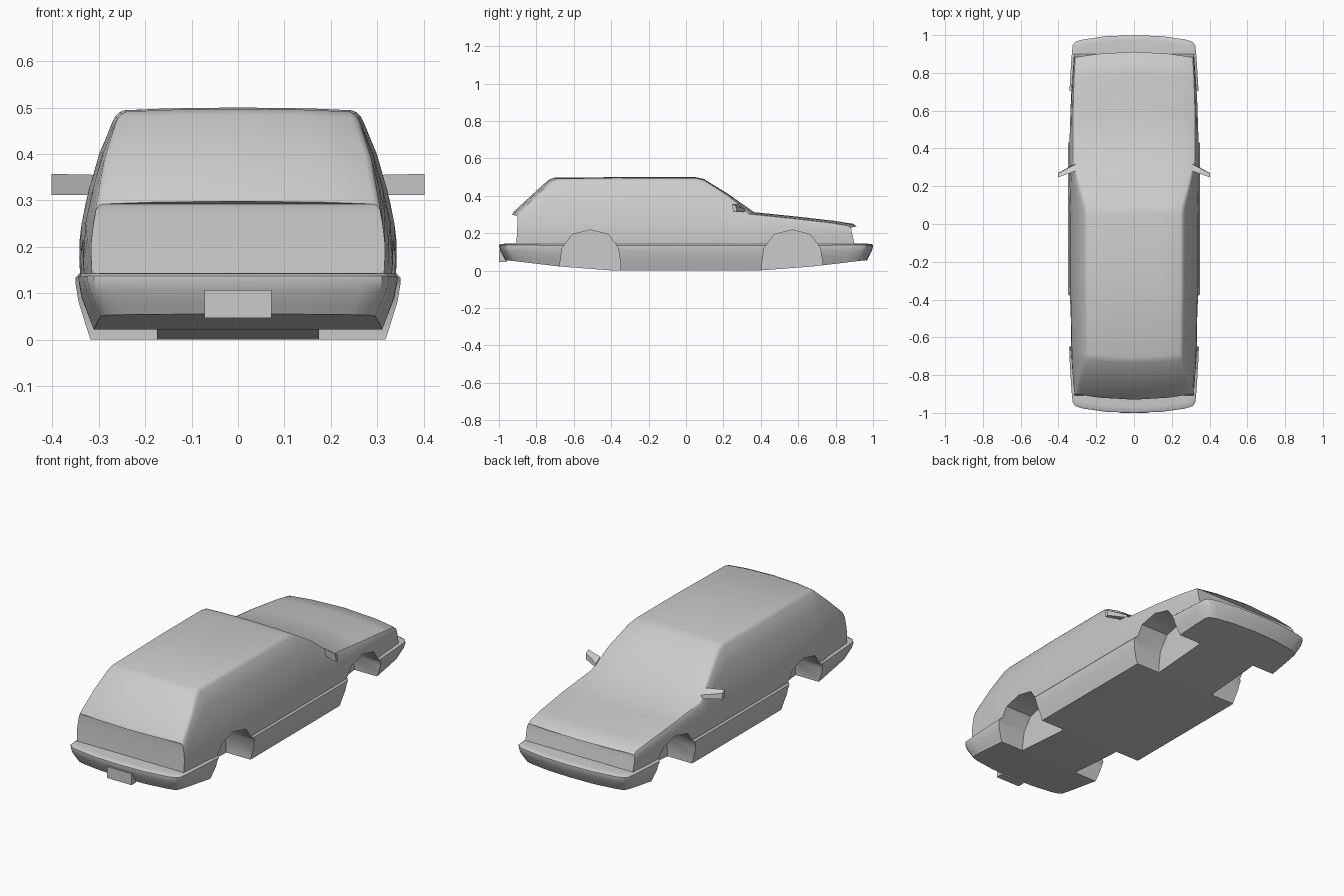
import bpy, bmesh

if "Cube" in bpy.data.objects:
    bpy.data.objects.remove(bpy.data.objects["Cube"])


def lerp_table(t, x):
    for (a, u), (b, v) in zip(t, t[1:]):
        if x <= b:
            return u + (v - u) * max(0, (x - a) / (b - a))
    return t[-1][1]


def make(name, verts, faces):
    bm = bmesh.new()
    vs = [bm.verts.new(v) for v in verts]
    for f in faces:
        bm.faces.new([vs[i] for i in f])
    bmesh.ops.remove_doubles(bm, verts=bm.verts, dist=1e-5)
    bmesh.ops.recalc_face_normals(bm, faces=bm.faces)
    me = bpy.data.meshes.new(name)
    bm.to_mesh(me)
    bm.free()
    ob = bpy.data.objects.new(name, me)
    bpy.context.collection.objects.link(ob)
    return ob


def loft_halves(name, rows):
    """Rows of right-half points: skin both sides, close the two end rows across x."""
    n, m = len(rows), len(rows[0])
    verts = [p for r in rows for p in r]
    k = n * m
    verts += [(-x, y, z) for x, y, z in verts]
    faces = []
    for i in range(n - 1):
        for j in range(m - 1):
            a, b, c, d = i*m + j, i*m + j + 1, (i+1)*m + j + 1, (i+1)*m + j
            faces += [(a, b, c, d), (d + k, c + k, b + k, a + k)]
    for i in (0, n - 1):
        for j in range(m - 1):
            a, b = i*m + j, i*m + j + 1
            ids = [a, b]
            if abs(verts[b][0]) > 1e-6:
                ids.append(b + k)
            if abs(verts[a][0]) > 1e-6:
                ids.append(a + k)
            if len(ids) > 2:
                faces.append(ids)
    return make(name, verts, faces)


def boolean(ob, other, op):
    m = ob.modifiers.new(op, 'BOOLEAN')
    m.operation, m.object, m.solver = op, other, 'EXACT'
    bpy.context.view_layer.objects.active = ob
    bpy.ops.object.modifier_apply(modifier=m.name)
    bpy.data.objects.remove(other)


# Lower tub with wrap-around bumpers: plan outline stacked in height
half = [(0, 1), (.15, .994), (.27, .977), (.31, .965), (.325, .945), (.331, .88),
        (.342, .7), (.35, .4), (.35, 0)]
plan = half + [(x, -y) for x, y in half[-2::-1]]
floor = [(0, 0), (.4, 0), (.7, .022), (.97, .053), (1, .055)]
levels = [(.032, 0), (.022, .22), (.006, .58), (0, .85), (0, .94), (.008, 1), (.03, 1.02)]
rows = []
for inset, f in levels:
    row = []
    for x, y in plan:
        b = lerp_table(floor, abs(y))
        row.append((x * (1 - inset / .35), y * (1 - inset), b + (.142 - b) * f))
    rows.append(row)
body = loft_halves("car_body", rows)

# Upper body: cross-sections along the car (y, roof height, lean of the end)
width = [(.1, .337), (.15, .341), (.2, .343), (.25, .337), (.31, .325), (.4, .299),
         (.46, .275), (.49, .260), (.5, .255)]
stations = [(-.93, .298, -.012), (-.922, .314, 0), (-.82, .408, 0), (-.735, .485, 0),
            (-.705, .497, 0), (-.3, .5, 0), (.05, .5, 0), (.095, .49, 0), (.22, .413, 0),
            (.365, .312, 0), (.6, .288, 0), (.8, .265, 0), (.895, .25, 0), (.912, .236, .03)]
rows = []
for y, top, lean in stations:
    pinch = 1 - .075 * (max(0, abs(y) - .4) / .53) ** 2
    e = top - .02
    pts = [(0, .1)]
    for f in (0, .2, .4, .6, .8, 1):
        z = .1 + (e - .1) * f
        pts.append((lerp_table(width, z), z))
    w = lerp_table(width, top - .008)
    pts += [(w - .004, top - .010), (w - .014, top - .006), (w * .6, top - .002), (0, top)]
    s = 1 if y > 0 else -1
    bow = s * .03 * min(1, max(0, (abs(y) - .2) / .15))
    rows.append([(x * pinch, y + lean * (1 - (z - .1) / (top - .1)) - bow * (x / .33) ** 2, z)
                 for x, z in pts])
boolean(body, loft_halves("upper_body", rows), 'UNION')

# Wheel wells
arch = [(-.163, -.1), (-.163, .03), (-.15, .12), (-.097, .193), (0, .217),
        (.097, .193), (.15, .12), (.163, .03), (.163, -.1)]
for cy in (-.512, .568):
    for s in (1, -1):
        n = len(arch)
        v = [(s * x, cy + a, z) for x in (.175, .5) for a, z in arch]
        f = [list(range(n)), list(range(n, 2 * n))]
        f += [(i, (i+1) % n, (i+1) % n + n, i + n) for i in range(n)]
        boolean(body, make("well_cutter", v, f), 'DIFFERENCE')

bpy.ops.object.select_all(action='DESELECT')
body.select_set(True)
bpy.context.view_layer.objects.active = body
bpy.ops.object.shade_smooth_by_angle(angle=0.55)

# Side mirrors
box = [(0, 1, 2, 3), (4, 5, 6, 7), (0, 1, 5, 4), (1, 2, 6, 5), (2, 3, 7, 6), (3, 0, 4, 7)]
for s, side in ((1, "right"), (-1, "left")):
    make(side + "_mirror",
         [(s * x, y, z) for x, y, z in
          [(.31, .285, .312), (.31, .32, .312), (.31, .315, .33), (.31, .28, .355),
           (.402, .252, .312), (.402, .27, .314), (.402, .268, .345), (.402, .247, .357)]], box)

# Number plate panel
make("plate_panel", [(x, y, z) for y in (-1.0, -.96)
     for x, z in ((-.072, .047), (.072, .047), (.072, .107), (-.072, .107))], box)
